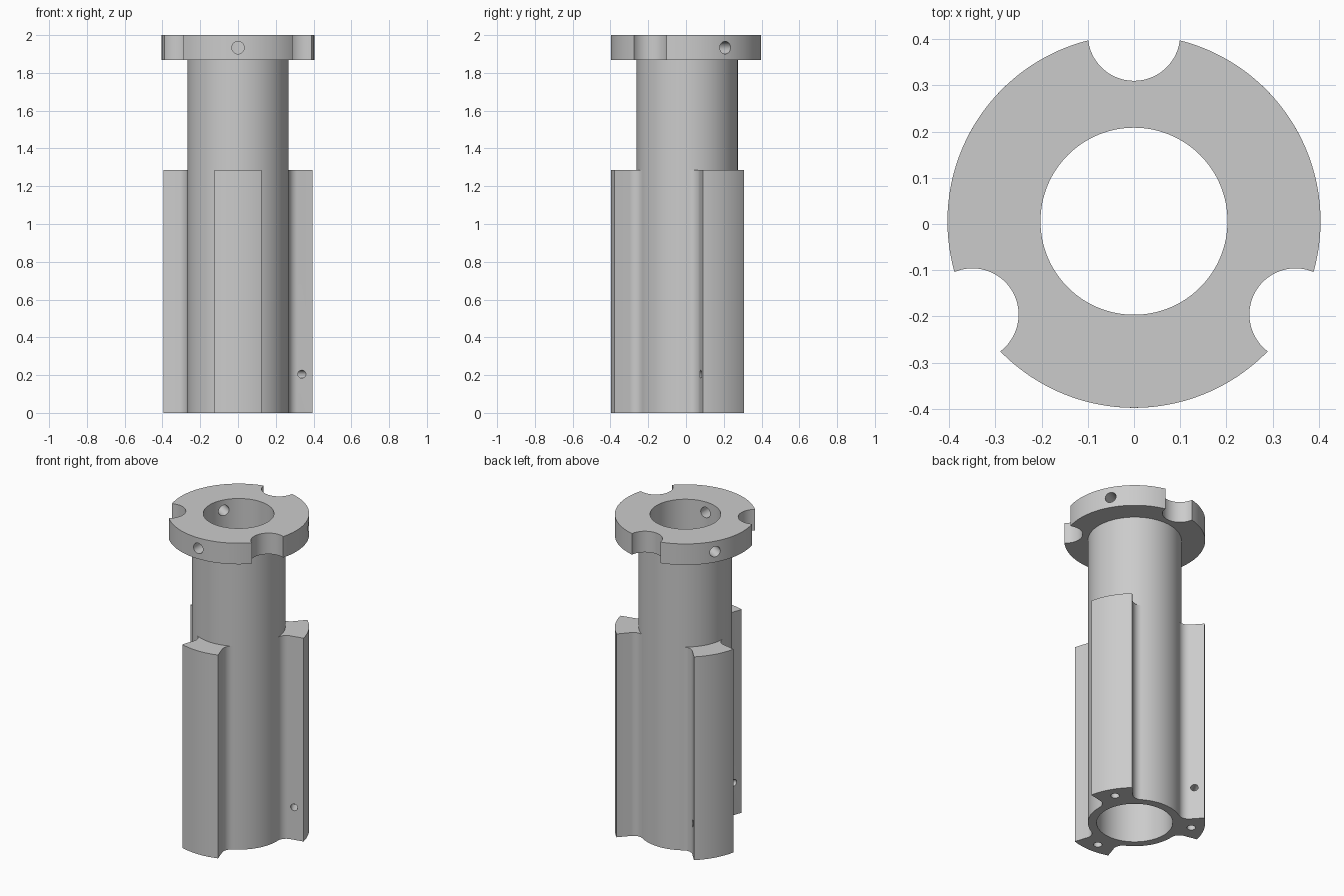
import bpy, bmesh
from math import radians, sin, cos
from mathutils import Matrix, Vector

OFFSET_Y = 0.006
R_OUT, R_TUBE = 0.404, 0.268
R_BORE_TOP, R_BORE_LOW = 0.2025, 0.218
Z_RIB, Z_FLANGE, Z_TOP = 1.285, 1.867, 2.0
RIB_ANGLES = (30, 150, 270)
ORIGIN = Vector((0, 0))

cube = bpy.data.objects.get("Cube")
if cube:
    bpy.data.objects.remove(cube, do_unlink=True)

grey = bpy.data.materials.new("plain_grey")
grey.use_nodes = True
GREY = (0.6, 0.6, 0.6, 1)
grey.diffuse_color = GREY
grey.node_tree.nodes["Principled BSDF"].inputs["Base Color"].default_value = GREY


def polar(r, deg):
    return Vector((r * cos(radians(deg)), r * sin(radians(deg))))


def arc(center, r, a, b, steps):
    return [center + polar(r, a + (b - a) * i / steps) for i in range(steps + 1)]


def add_object(name, bm):
    mesh = bpy.data.meshes.new(name)
    bm.to_mesh(mesh)
    bm.free()
    mesh.materials.append(grey)
    obj = bpy.data.objects.new(name, mesh)
    bpy.context.collection.objects.link(obj)
    return obj


def extrude(name, points, z0, z1):
    """Solid prism from a closed outline, without doubled points."""
    bm = bmesh.new()
    clean = [p for i, p in enumerate(points) if (p - points[i - 1]).length > 1e-5]
    face = bm.faces.new([bm.verts.new((p.x, p.y, z0)) for p in clean])
    top = bmesh.ops.extrude_face_region(bm, geom=[face])["geom"]
    bmesh.ops.translate(bm, vec=(0, 0, z1 - z0),
                        verts=[g for g in top if isinstance(g, bmesh.types.BMVert)])
    bmesh.ops.recalc_face_normals(bm, faces=bm.faces)
    return add_object(name, bm)


def drill(target, start, end, radius, segments=32):
    """Cut a round hole running from start to end."""
    start, end = Vector(start), Vector(end)
    axis = end - start
    bm = bmesh.new()
    place = Matrix.Translation((start + end) / 2) @ axis.to_track_quat("Z", "Y").to_matrix().to_4x4()
    bmesh.ops.create_cone(bm, cap_ends=True, segments=segments, radius1=radius,
                          radius2=radius, depth=axis.length, matrix=place)
    cutter = add_object("hole_cutter", bm)
    cutter.hide_render = True
    mod = target.modifiers.new("hole", "BOOLEAN")
    mod.operation, mod.solver, mod.object = "DIFFERENCE", "EXACT", cutter
    bpy.context.view_layer.objects.active = target
    bpy.ops.object.modifier_apply(modifier=mod.name)
    bpy.data.objects.remove(cutter, do_unlink=True)


# Flange: bored disc with three round rim notches and three radial holes
flange = extrude("flange", arc(ORIGIN, R_OUT, 0, 360, 180), Z_FLANGE, Z_TOP)
drill(flange, (0, 0, Z_FLANGE - 0.1), (0, 0, Z_TOP + 0.1), R_BORE_TOP, 128)
for a in RIB_ANGLES:
    notch = polar(R_OUT, a + 60)
    drill(flange, (*notch, Z_FLANGE - 0.1), (*notch, Z_TOP + 0.1), 0.1, 72)
    z = (Z_FLANGE + Z_TOP) / 2
    drill(flange, (*polar(0.12, a), z), (*polar(0.5, a), z), 0.033)

# Plain neck tube
neck = extrude("neck_tube", arc(ORIGIN, R_TUBE, 0, 360, 180), Z_RIB, Z_FLANGE)
drill(neck, (0, 0, Z_RIB - 0.1), (0, 0, Z_FLANGE + 0.1), R_BORE_TOP, 128)

# Ribbed body: radial rib sides blended into the tube by fillets
HALF_RIB, HALF_FOOT = 18, 28
s = sin(radians(HALF_FOOT - HALF_RIB))
r_fillet = R_TUBE * s / (1 - s)
outline = []
for a in RIB_ANGLES:
    center = R_TUBE + r_fillet
    outline += arc(polar(center, a - HALF_FOOT), r_fillet,
                   a - HALF_FOOT + 180, a - HALF_RIB + 90, 12)
    outline += arc(ORIGIN, R_OUT, a - HALF_RIB, a + HALF_RIB, 24)
    outline += arc(polar(center, a + HALF_FOOT), r_fillet,
                   a + HALF_RIB - 90, a + HALF_FOOT - 180, 12)
    outline += arc(ORIGIN, R_TUBE, a + HALF_FOOT, a + 120 - HALF_FOOT, 32)
body = extrude("ribbed_body", outline, 0, Z_RIB)
drill(body, (0, 0, -0.1), (0, 0, Z_RIB + 0.1), R_BORE_LOW, 128)

# Each rib: a blind hole from below, met by a cross hole from one side
for a in RIB_ANGLES:
    mid = polar(0.329, a)
    side = mid + polar(0.16, a - 90)
    drill(body, (*mid, -0.1), (*mid, 0.25), 0.025)
    drill(body, (*side, 0.205), (*mid, 0.205), 0.021)

for obj in (flange, neck, body):
    obj.location.y = OFFSET_Y
    bpy.ops.object.select_all(action="DESELECT")
    obj.select_set(True)
    bpy.context.view_layer.objects.active = obj
    bpy.ops.object.shade_smooth_by_angle(angle=radians(30))
